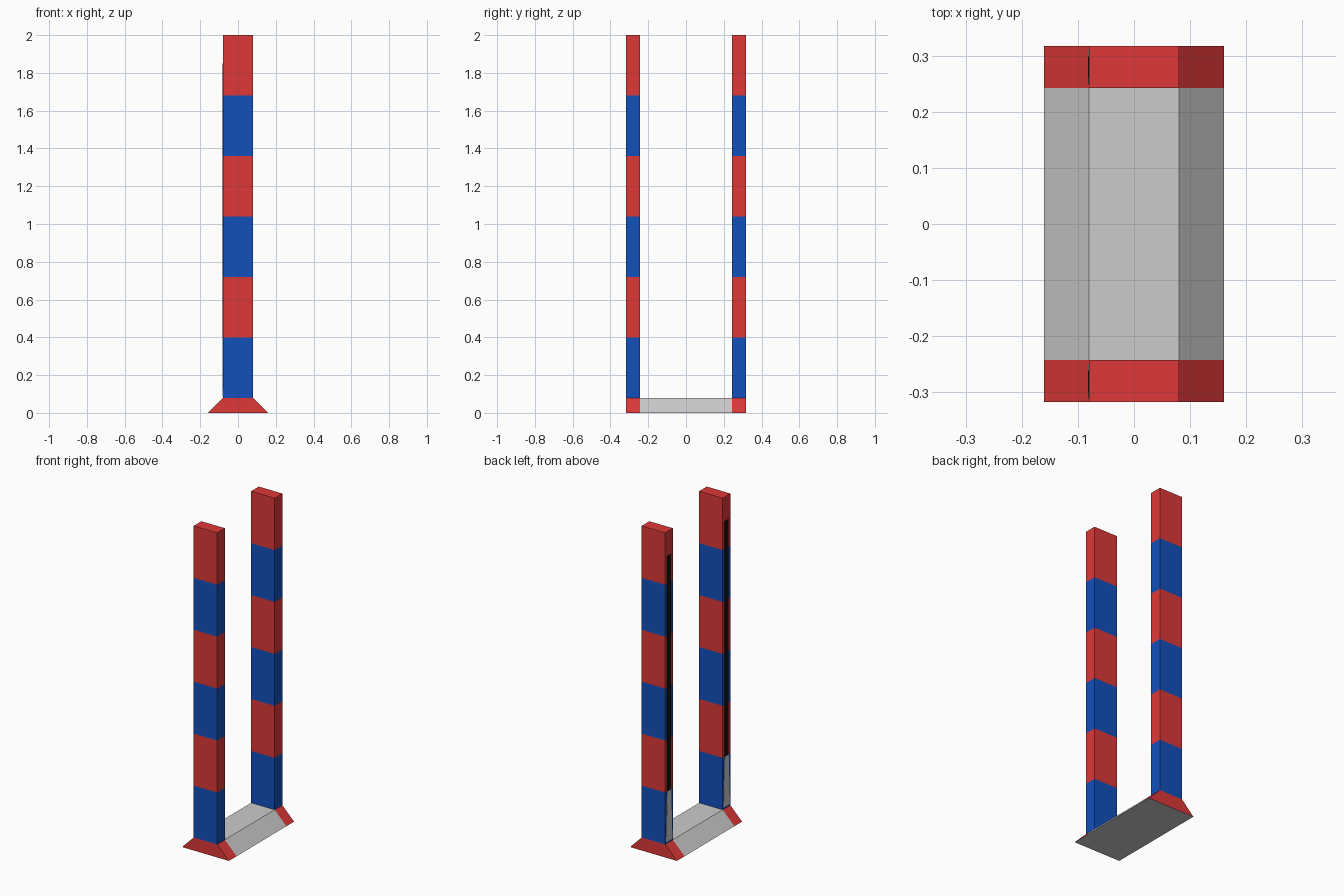
import bpy

if "Cube" in bpy.data.objects:
    bpy.data.objects.remove(bpy.data.objects["Cube"])


def material(name, rgb):
    m = bpy.data.materials.new(name)
    m.diffuse_color = (*rgb, 1)
    m.use_nodes = True
    m.node_tree.nodes["Principled BSDF"].inputs["Base Color"].default_value = m.diffuse_color
    return m


RED = material("red", (0.73, 0.04, 0.04))
BLUE = material("blue", (0.006, 0.08, 0.5))
BLACK = material("black", (0.006, 0.006, 0.006))
Y_IN, Y_OUT = 0.2425, 0.317


def loft(name, rings, mats, pick):
    """Skin a stack of four-point rings, cap both ends, colour each face with pick(face)."""
    verts = [p for r in rings for p in r]
    faces = [(3, 2, 1, 0)]
    for i in range(len(rings) - 1):
        a = i * 4
        for j in range(4):
            k = (j + 1) % 4
            faces.append((a + j, a + k, a + 4 + k, a + 4 + j))
    n = len(verts)
    faces.append((n - 4, n - 3, n - 2, n - 1))
    me = bpy.data.meshes.new(name)
    me.from_pydata(verts, [], faces)
    for m in mats:
        me.materials.append(m)
    for f in me.polygons:
        f.material_index = pick(f)
    ob = bpy.data.objects.new(name, me)
    bpy.context.collection.objects.link(ob)
    return ob


# Ramped floor plate: grey with red end sections, grey underside
def base_ring(y):
    return [(-0.16, y, 0), (-0.08, y, 0.08), (0.08, y, 0.08), (0.16, y, 0)]


loft("base_plate", [base_ring(y) for y in (-Y_OUT, -Y_IN, Y_IN, Y_OUT)], [None, RED],
     lambda f: int(abs(f.center.y) > Y_IN and f.center.z > 0.01))

levels = [0.08 + 0.32 * i for i in range(7)]


def post_ring(y0, y1, z):
    return [(-0.08, y0, z), (0.08, y0, z), (0.08, y1, z), (-0.08, y1, z)]


def strip(name, yc, z0, z1, w0, w1, mat):
    """Thin tapered plate on the left face of a post."""
    rings = [[(-0.082, yc - w, z), (-0.079, yc - w, z), (-0.079, yc + w, z), (-0.082, yc + w, z)]
             for z, w in ((z0, w0), (z1, w1))]
    loft(name, rings, [mat] if mat else [], lambda f: 0)


for side, s in (("front", -1), ("back", 1)):
    y0, y1 = sorted((s * Y_IN, s * Y_OUT))
    yc = (y0 + y1) / 2
    # Striped upright, alternating blue and red bands
    loft(side + "_post", [post_ring(y0, y1, z) for z in levels], [BLUE, RED],
         lambda f: min(5, int((f.center.z - 0.08) / 0.32)) % 2)
    # Black edge strip with a tapered grey foot below it
    strip(side + "_edge_strip", yc, 0.40, 1.85, 0.019, 0.019, BLACK)
    strip(side + "_strip_foot", yc, 0.09, 0.40, 0.031, 0.019, None)
